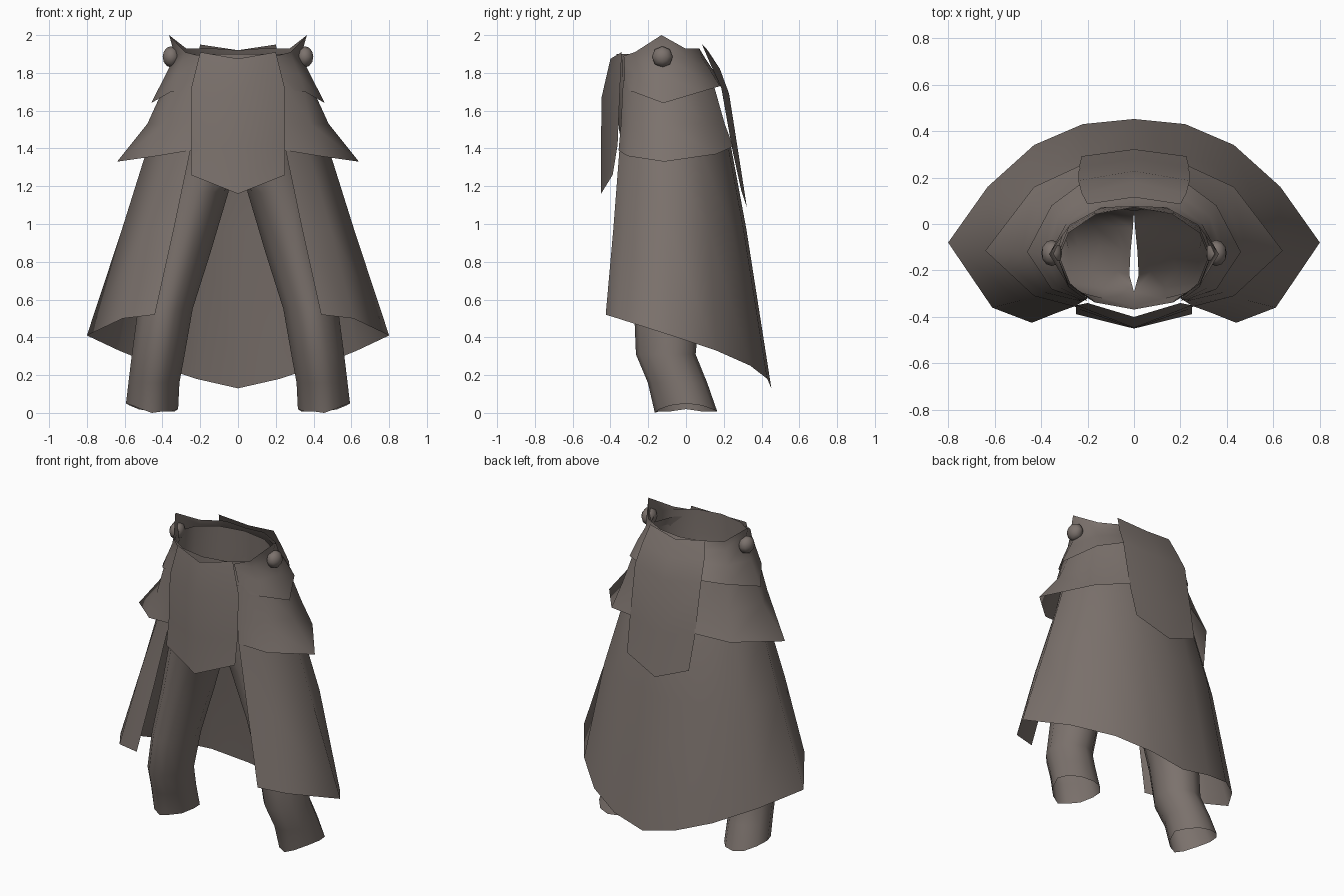
import bpy, bmesh, math

cloth = bpy.data.materials.new("warm_grey_cloth")
cloth.diffuse_color = (0.2, 0.168, 0.152, 1)


def finish(name, bm, axis_x=0.0, mirror=True):
    """Turn faces outward, mirror across x, shade smooth."""
    out = 0
    for f in bm.faces:
        f.normal_update()
        c = f.calc_center_median()
        out += f.calc_area() * (f.normal.x * (c.x - axis_x) + f.normal.y * (c.y + 0.12))
    if out < 0:
        bmesh.ops.reverse_faces(bm, faces=bm.faces[:])
    me = bpy.data.meshes.new(name)
    bm.to_mesh(me)
    bm.free()
    me.materials.append(cloth)
    ob = bpy.data.objects.new(name, me)
    bpy.context.collection.objects.link(ob)
    bpy.ops.object.select_all(action='DESELECT')
    ob.select_set(True)
    bpy.context.view_layer.objects.active = ob
    bpy.ops.object.shade_smooth_by_angle(angle=math.radians(85))
    if mirror:
        m = ob.modifiers.new("mirror", 'MIRROR')
        m.use_clip = True
        m.merge_threshold = 0.002
    return ob


def loft(rows, closed=False):
    """Bridge rows of points with quads."""
    bm = bmesh.new()
    vs = [[bm.verts.new(p) for p in r] for r in rows]
    n = len(rows[0])
    for a, b in zip(vs, vs[1:]):
        for i in range(n if closed else n - 1):
            j = (i + 1) % n
            bm.faces.new((a[i], a[j], b[j], b[i]))
    return bm


def at(z, *pts):
    return [(x, y, z) for x, y in pts]


# Trousers: each leg is a tube, narrower at the shin, that opens into half of the pelvis
rings = [  # centre x, centre y, radius x, radius y, z
    (0.455, 0.00, 0.138, 0.165, 0.0),
    (0.445, -0.045, 0.135, 0.157, 0.16),
    (0.422, -0.107, 0.14, 0.158, 0.31),
    (0.385, -0.10, 0.145, 0.175, 0.55),
    (0.305, -0.10, 0.16, 0.18, 0.85),
    (0.215, -0.11, 0.165, 0.19, 1.17),
    (0.130, -0.12, 0.21, 0.20, 1.32),
    (0.000, -0.135, 0.35, 0.22, 1.50),
    (0.000, -0.145, 0.34, 0.222, 1.75),
    (0.000, -0.148, 0.325, 0.22, 1.90),
]
crotch = {4: 0.0, 5: 0.005, 6: 0.015, 7: 0.02, 8: 0.0}
rows = []
for k, (cx, cy, rx, ry, z) in enumerate(rings):
    row = []
    for i in range(12):
        a = math.tau * i / 12
        narrow = 1 - 0.25 * max(0, -math.sin(a)) if k < 5 else 1
        x = max(0.0, cx + rx * math.cos(a) * narrow)
        if k == 6:
            x = crotch.get(i, x)
        dz = 0.008 + 0.042 * max(0, math.cos(a)) ** 2 if k == 0 else 0
        row.append((x, cy + ry * math.sin(a), z + dz))
    rows.append(row)
rows[0][6] = (*rows[0][6][:2], 0.02)
rows[0][9] = (*rows[0][9][:2], 0.0)
bm = loft(rows, closed=True)
inner = [f for f in bm.faces if all(v.co.x < 0.022 for v in f.verts)]
bmesh.ops.delete(bm, geom=inner, context='FACES')
finish("trousers", bm, axis_x=0.2)

# Long coat skirt, open at the front, hem dropping towards the back
finish("long_skirt", loft([
    at(1.85, (0.2, -0.32), (0.275, -0.255), (0.325, -0.13), (0.275, 0.0),
       (0.2, 0.05), (0.1, 0.075), (0, 0.08)),
    at(1.4, (0.25, -0.352), (0.37, -0.29), (0.48, -0.1), (0.4, 0.07),
       (0.28, 0.17), (0.14, 0.225), (0, 0.24)),
    at(0.97, (0.34, -0.385), (0.49, -0.33), (0.615, -0.09), (0.51, 0.12),
       (0.36, 0.245), (0.18, 0.305), (0, 0.32)),
    [(0.44, -0.425, 0.52), (0.61, -0.36, 0.50), (0.8, -0.08, 0.41), (0.63, 0.16, 0.33),
     (0.43, 0.34, 0.25), (0.22, 0.43, 0.18), (0, 0.452, 0.13)],
]))

# Upper hip flap with a peak at the waist, running behind the back panel
finish("upper_hip_flap", loft([
    [(0.2, -0.33, 1.89), (0.28, -0.27, 1.91), (0.365, -0.13, 2.0),
     (0.275, -0.005, 1.93), (0.14, 0.07, 1.93), (0, 0.075, 1.92)],
    [(0.21, -0.328, 1.86), (0.29, -0.27, 1.87), (0.333, -0.13, 1.89),
     (0.29, 0.005, 1.88), (0.165, 0.085, 1.88), (0, 0.1, 1.88)],
    [(0.225, -0.325, 1.79), (0.325, -0.27, 1.79), (0.383, -0.13, 1.79),
     (0.325, 0.035, 1.8), (0.19, 0.125, 1.82), (0, 0.14, 1.82)],
    [(0.24, -0.325, 1.71), (0.355, -0.28, 1.70), (0.46, -0.12, 1.64),
     (0.355, 0.08, 1.70), (0.22, 0.18, 1.73), (0, 0.185, 1.73)],
]))

# Lower hip flap flaring out to a point
finish("lower_hip_flap", loft([
    at(1.76, (0.225, -0.333), (0.335, -0.265), (0.375, -0.12), (0.33, 0.045), (0.2, 0.14)),
    at(1.53, (0.24, -0.344), (0.385, -0.295), (0.48, -0.12), (0.385, 0.11), (0.22, 0.205)),
    [(0.25, -0.357, 1.39), (0.43, -0.31, 1.36), (0.64, -0.115, 1.33),
     (0.43, 0.16, 1.37), (0.235, 0.25, 1.41)],
]))

# Front and back hanging panels with pointed ends
finish("front_panel", loft([
    [(0.2, -0.34, 1.91), (0, -0.4, 1.875)],
    [(0.25, -0.35, 1.71), (0, -0.447, 1.67)],
    [(0.25, -0.362, 1.42), (0, -0.45, 1.40)],
    [(0.25, -0.388, 1.26), (0, -0.45, 1.16)],
]))
finish("back_panel", loft([
    [(0.2, 0.085, 1.95), (0, 0.115, 1.92)],
    [(0.225, 0.132, 1.84), (0, 0.18, 1.82)],
    [(0.24, 0.187, 1.72), (0, 0.228, 1.69)],
    [(0.237, 0.244, 1.40), (0, 0.28, 1.36)],
    [(0.225, 0.292, 1.18), (0, 0.322, 1.09)],
]))

# Round studs on the hips
bm = bmesh.new()
bmesh.ops.create_uvsphere(bm, u_segments=8, v_segments=6, radius=0.056)
for v in bm.verts:
    v.co = (v.co.z * 0.8 + 0.354, v.co.y - 0.125, v.co.x + 1.885)
bmesh.ops.recalc_face_normals(bm, faces=bm.faces[:])
finish("hip_stud", bm, axis_x=0.354)
